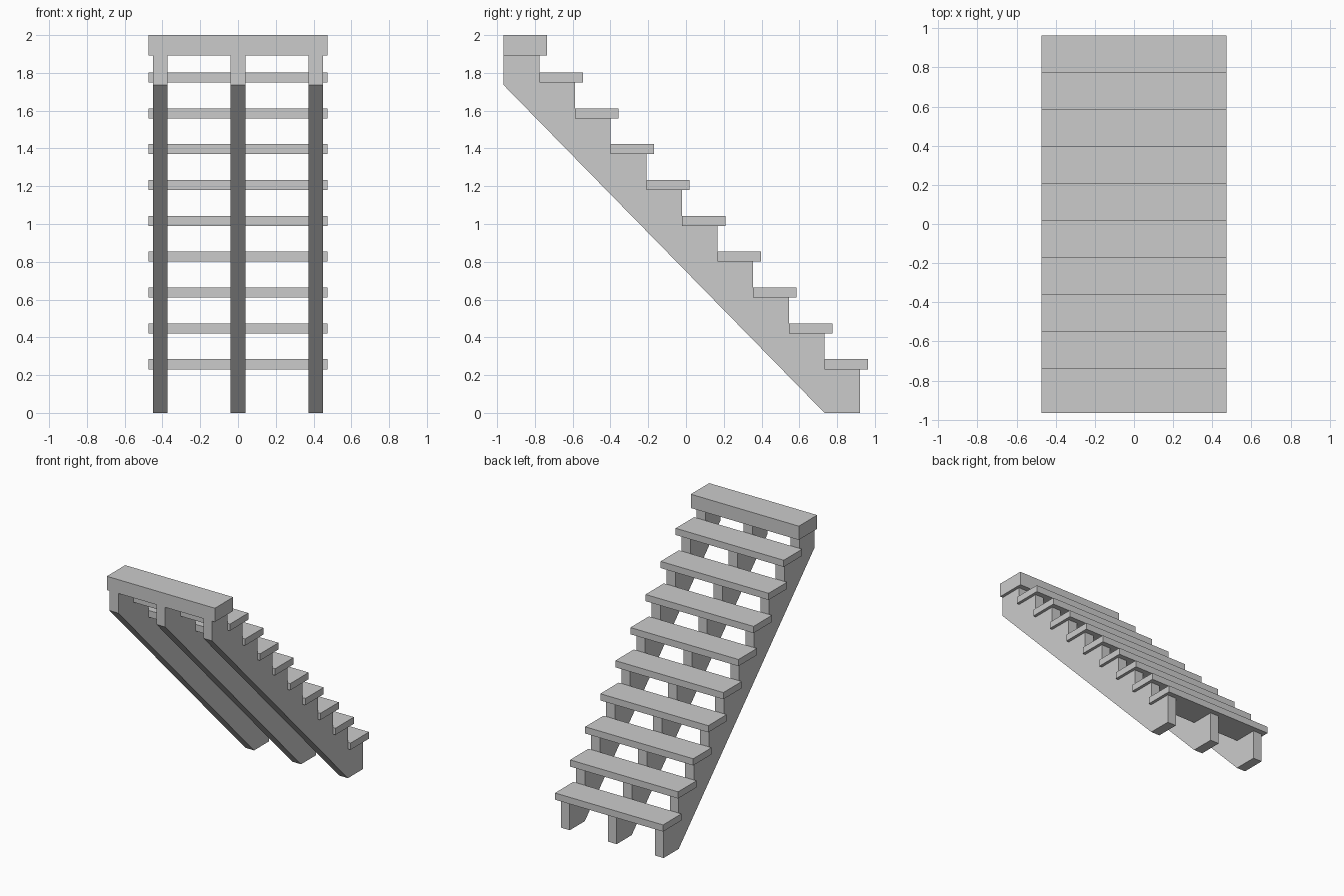
import bpy

if "Cube" in bpy.data.objects:
    bpy.data.objects.remove(bpy.data.objects["Cube"])

STEPS = 10
RUN, RISE = 0.1887, 0.1898     # step pitch
Y0, Z0 = 0.922, 0.231          # first riser face, first tread underside
HALF_W = 0.473                 # half tread width
NOSE = 0.041                   # tread overhang
THICK = 0.053
TOP_UNDER = 1.891              # underside of the thicker top step


def prism(name, profile, x0, x1):
    """Extrude a (y, z) outline along x."""
    n = len(profile)
    verts = [(x, y, z) for x in (x0, x1) for y, z in profile]
    faces = [tuple(range(n))[::-1], tuple(range(n, 2 * n))]
    faces += [(i, (i + 1) % n, n + (i + 1) % n, n + i) for i in range(n)]
    mesh = bpy.data.meshes.new(name)
    mesh.from_pydata(verts, [], faces)
    bpy.context.collection.objects.link(bpy.data.objects.new(name, mesh))
    import bmesh
    bm = bmesh.new()
    bm.from_mesh(mesh)
    bmesh.ops.recalc_face_normals(bm, faces=bm.faces)
    bm.to_mesh(mesh)
    bm.free()


def under(i):
    return TOP_UNDER if i == STEPS - 1 else Z0 + i * RISE


# Saw-tooth stringers: flat foot, notches up the front, sloped underside
outline = [(Y0 - RUN, 0), (Y0, 0)]
for i in range(STEPS):
    outline += [(Y0 - i * RUN, under(i)), (Y0 - (i + 1) * RUN, under(i))]
outline.append((Y0 - STEPS * RUN, 1.735))
for label, x in (("left", -0.411), ("middle", 0), ("right", 0.411)):
    prism(label + "_stringer", outline, x - 0.0385, x + 0.0385)

# Treads, the top one thicker
for i in range(STEPS):
    front, back = Y0 - i * RUN + NOSE, Y0 - (i + 1) * RUN
    z0 = under(i)
    z1 = 2.0 if i == STEPS - 1 else z0 + THICK
    prism("top_step" if i == STEPS - 1 else f"tread_{i + 1}",
          [(back, z0), (front, z0), (front, z1), (back, z1)], -HALF_W, HALF_W)
